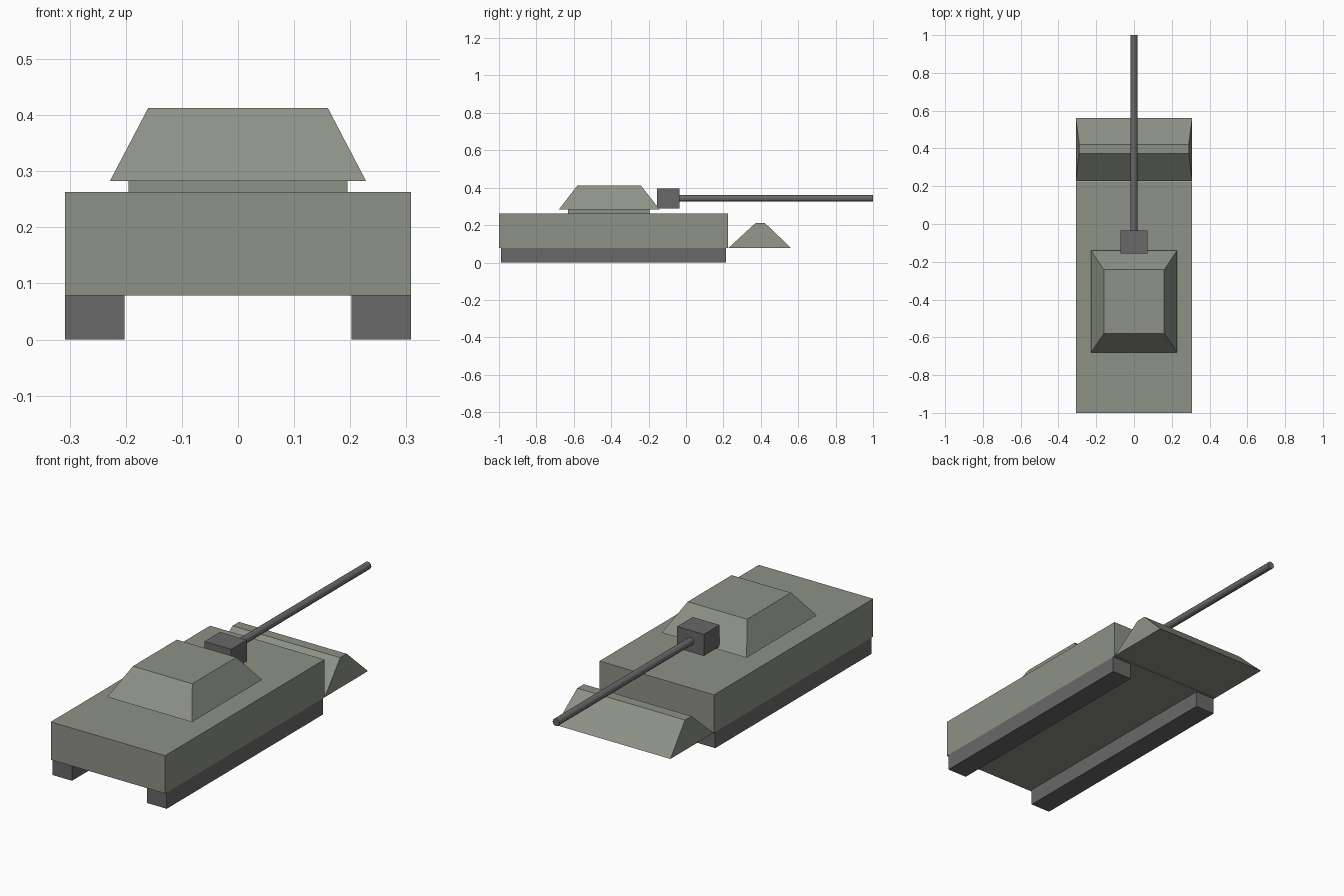
import bpy, bmesh, math
from mathutils import Matrix

cube = bpy.data.objects.get("Cube")
if cube:
    bpy.data.objects.remove(cube, do_unlink=True)


def material(name, rgb):
    m = bpy.data.materials.new(name)
    m.use_nodes = True
    m.diffuse_color = (*rgb, 1)
    m.node_tree.nodes["Principled BSDF"].inputs["Base Color"].default_value = (*rgb, 1)
    return m


olive = material("olive grey armour", (0.27, 0.285, 0.24))
dark = material("dark grey metal", (0.14, 0.14, 0.14))


def finish(name, bm, mat):
    bmesh.ops.recalc_face_normals(bm, faces=bm.faces)
    mesh = bpy.data.meshes.new(name)
    bm.to_mesh(mesh)
    bm.free()
    mesh.materials.append(mat)
    obj = bpy.data.objects.new(name, mesh)
    bpy.context.collection.objects.link(obj)
    return obj


def block(name, mat, x, y, z, top_x=None, top_y=None):
    """Box from (low, high) ranges; the top may have its own x and y ranges."""
    bm = bmesh.new()
    bmesh.ops.create_cube(bm, size=1)
    for v in bm.verts:
        up = v.co.z > 0
        xs = top_x if up and top_x else x
        ys = top_y if up and top_y else y
        v.co = (xs[v.co.x > 0], ys[v.co.y > 0], z[up])
    return finish(name, bm, mat)


# Hull and the sloped wedge at the gun end
block("hull", olive, (-0.308, 0.308), (-1, 0.225), (0.079, 0.263))
block("hull_wedge", olive, (-0.308, 0.308), (0.228, 0.56), (0.079, 0.211),
      (-0.29, 0.29), (0.372, 0.422))

# Tracks
for side, x in (("left", (0.202, 0.308)), ("right", (-0.308, -0.202))):
    block(side + "_track", dark, x, (-0.988, 0.215), (0, 0.079))

# Turret on its base
block("turret_base", olive, (-0.195, 0.195), (-0.63, -0.195), (0.263, 0.283))
block("turret", olive, (-0.228, 0.228), (-0.68, -0.14), (0.283, 0.413),
      (-0.16, 0.16), (-0.58, -0.242))

# Gun mount and barrel
block("gun_mount", dark, (-0.072, 0.072), (-0.155, -0.035), (0.29, 0.395))
bm = bmesh.new()
bmesh.ops.create_cone(bm, cap_ends=True, segments=12, radius1=0.018, radius2=0.018,
                      depth=1.06)
bmesh.ops.rotate(bm, verts=bm.verts, matrix=Matrix.Rotation(math.pi / 2, 3, "X"))
bmesh.ops.translate(bm, verts=bm.verts, vec=(0, 0.47, 0.343))
finish("gun_barrel", bm, dark)
